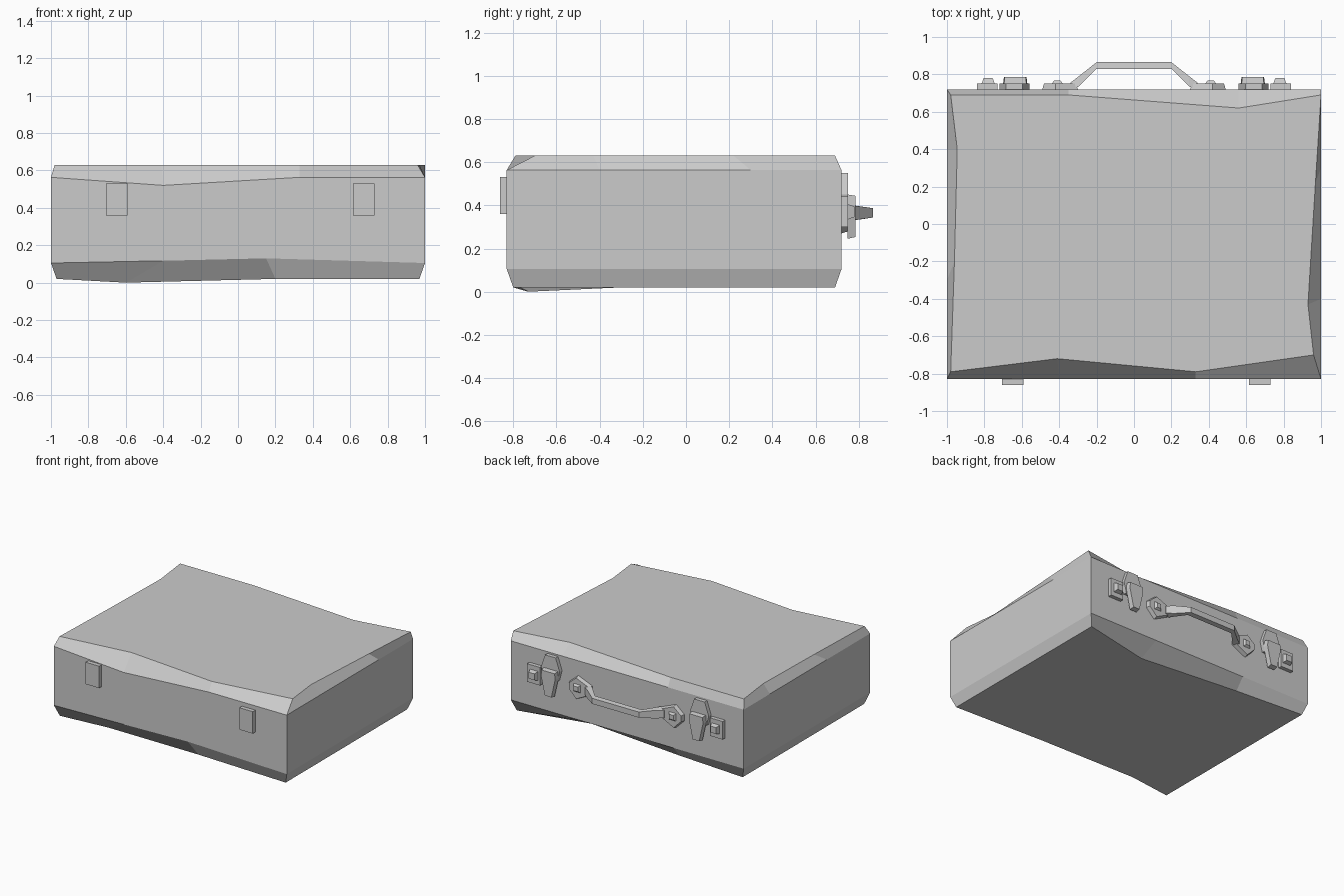
import bpy

if "Cube" in bpy.data.objects:
    bpy.data.objects.remove(bpy.data.objects["Cube"])


def add_mesh(name, verts, faces):
    me = bpy.data.meshes.new(name)
    me.from_pydata(verts, [], faces)
    me.update()
    ob = bpy.data.objects.new(name, me)
    bpy.context.collection.objects.link(ob)
    return ob


def loft(name, rings):
    n = len(rings[0])
    verts = [p for r in rings for p in r]
    faces = [tuple(reversed(range(n))),
             tuple(range(len(verts) - n, len(verts)))]
    for k in range(len(rings) - 1):
        for i in range(n):
            j = (i + 1) % n
            faces.append((k*n + i, k*n + j, k*n + n + j, k*n + n + i))
    ob = add_mesh(name, verts, faces)
    import bmesh
    bm = bmesh.new()
    bm.from_mesh(ob.data)
    bmesh.ops.recalc_face_normals(bm, faces=bm.faces)
    bm.to_mesh(ob.data)
    bm.free()
    return ob


def plate(name, outline, y0, y1, taper=1.0):
    """Extrude an (x, z) outline along y, scaling the outer end."""
    cx = sum(p[0] for p in outline) / len(outline)
    cz = sum(p[1] for p in outline) / len(outline)
    a = [(x, y0, z) for x, z in outline]
    b = [(cx + (x - cx)*taper, y1, cz + (z - cz)*taper) for x, z in outline]
    return loft(name, [a, b])


def rect(x0, x1, z0, z1):
    return [(x0, z0), (x1, z0), (x1, z1), (x0, z1)]


def wall_ring(front, right, back, left):
    f, b = -0.83, 0.72
    return ([(-1, f)] + [(x, f) for x in front] + [(1, f)] +
            [(1, y) for y in right] + [(1, b)] + [(x, b) for x in back] +
            [(-1, b)] + [(-1, y) for y in left])


# Case body: worn, uneven chamfers around the top and bottom
bottom = [(-.97, -.80), (-.6, -.73), (.2, -.77), (.97, -.80), (.97, -.3), (.97, .25),
          (.97, .69), (.41, .57), (-.4, .65), (-.97, .69), (-.97, .25), (-.97, -.3)]
bottom_z = [0.02 if i != 1 else 0 for i in range(12)]
lower = wall_ring((-.4, .15), (-.3, .25), (.4, -.4), (.25, -.3))
lower_z = [.13 if i == 2 else .117 if i == 1 else .105 for i in range(12)]
upper = wall_ring((-.4, .33), (-.4, .3), (.56, -.35), (.4, -.3))
upper_z = [.52 if i == 1 else .563 for i in range(12)]
top = [(-.98, -.79), (-.41, -.72), (.33, -.79), (.96, -.70), (.93, -.43), (.97, .22),
       (1, .69), (.56, .62), (-.35, .69), (-.98, .69), (-.945, .40), (-.96, -.2)]
loft("case_body", [[(x, y, z) for (x, y), z in zip(r, zs)] for r, zs in
                   ((bottom, bottom_z), (lower, lower_z), (upper, upper_z), (top, [.63]*12))])

# Hinges on the front
for x0, x1 in ((-.705, -.59), (.615, .73)):
    plate("hinge", rect(x0, x1, .36, .53), -.83, -.862)

# Thin scratches on the four walls
for a, b, y in ((-.22, .12, -.832), (-.46, -.01, .722)):
    m = (a + b) / 2
    add_mesh("scratch", [(a, y, .43), (m, y, .424), (b, y, .43), (m, y, .434)], [(0, 1, 2, 3)])
for a, b, x in ((-.14, .0, 1.002), (-.47, -.43, -1.002)):
    m = (a + b) / 2
    add_mesh("scratch", [(x, a, .46), (x, m, .457), (x, b, .46), (x, m, .464)], [(0, 1, 2, 3)])

# Carry handle: rectangular sections swept along a bent path
half = [(.34, .72, .755, .035), (.295, .735, .79, .04), (.20, .83, .865, .027)]
path = [(-x, a, b, h) for x, a, b, h in half] + half[::-1]
loft("handle", [[(x, a, .365 - h), (x, b, .365 - h*.8), (x, b, .365 + h*.8), (x, a, .365 + h)]
                for x, a, b, h in path])

for s in (-1, 1):
    # Handle mounting lugs and rivets
    lug = [(.49, .34), (.49, .39), (.42, .45), (.30, .40), (.30, .33), (.42, .27)]
    plate("handle_lug", [(s*x, z) for x, z in lug], .72, .75, .9)
    plate("handle_rivet", rect(s*.41 - .03, s*.41 + .03, .335, .395), .75, .766, .6)
    # Lock plate with its square button
    plate("lock_plate", rect(s*.785 - .055, s*.785 + .055, .30, .44), .72, .75)
    plate("lock_button", rect(s*.78 - .035, s*.78 + .035, .335, .405), .75, .78, .7)
    # Latch: hasp plate above, lever hanging in front of it
    hasp = [(-.045, .55), (.045, .55), (.08, .45), (.06, .37), (-.06, .37), (-.08, .45)]
    plate("latch_hasp", [(s*.64 + x, z) for x, z in hasp], .72, .75)
    lever = [(-.06, .45), (.06, .45), (.065, .40), (.03, .245), (-.03, .245), (-.065, .40)]
    plate("latch_lever", [(s*.635 + x, z) for x, z in lever], .748, .785, .93)
